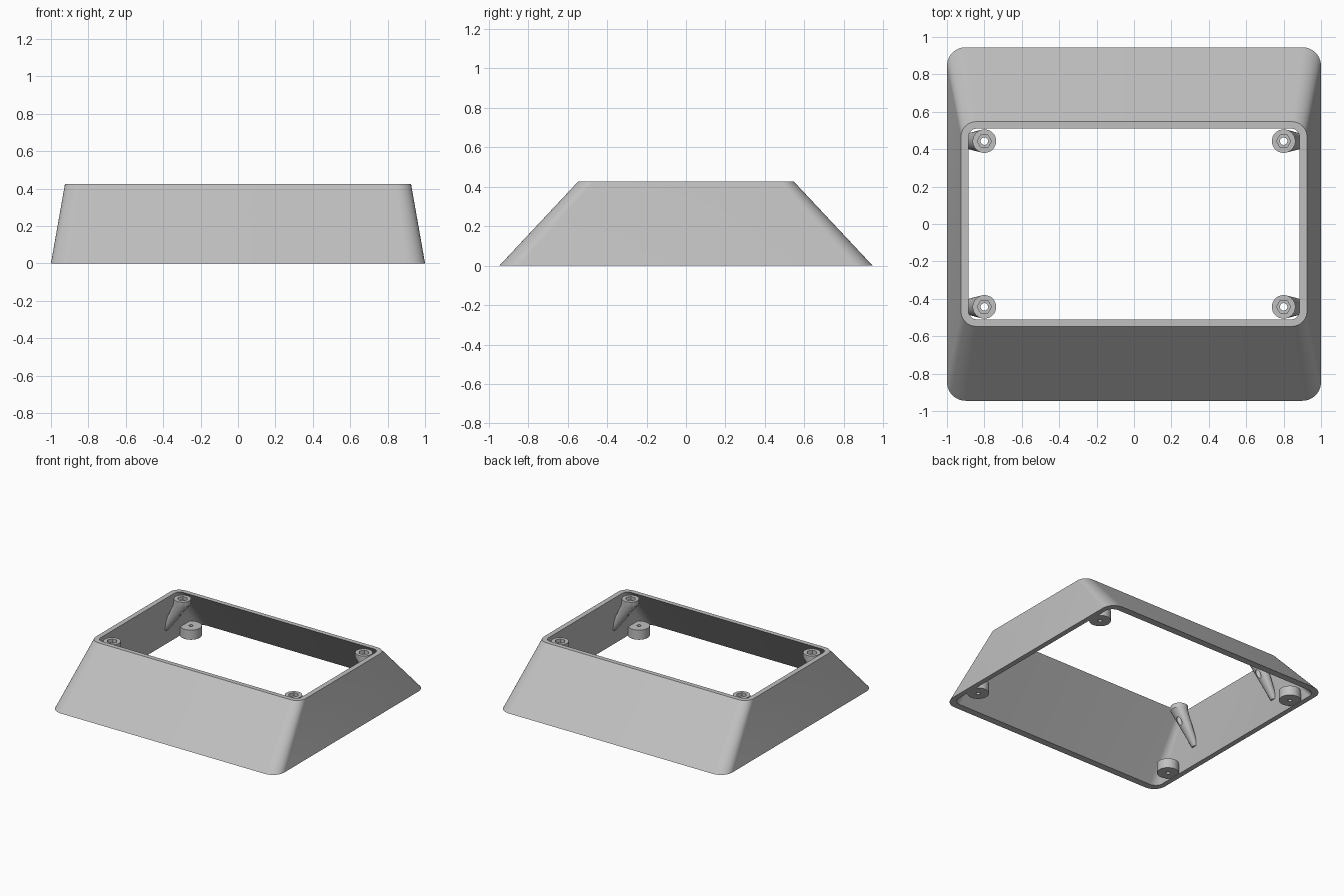
import bpy, bmesh, math

default = bpy.data.objects.get("Cube")
if default:
    bpy.data.objects.remove(default, do_unlink=True)

# Single matte grey material
grey = bpy.data.materials.new("light grey plastic")
grey.use_nodes = True
color = (0.53, 0.53, 0.53, 1)
grey.diffuse_color = color
grey.node_tree.nodes["Principled BSDF"].inputs["Base Color"].default_value = color

HEIGHT = 0.425


def rounded_rect(hx, hy, r, z, steps=10):
    """Ring of points around a rounded rectangle."""
    ring = []
    for q, (sx, sy) in enumerate([(1, 1), (-1, 1), (-1, -1), (1, -1)]):
        for i in range(steps + 1):
            a = (q + i / steps) * math.pi / 2
            ring.append((sx * (hx - r) + r * math.cos(a),
                         sy * (hy - r) + r * math.sin(a), z))
    return ring


def circle(x, y, r, z, n=32):
    return [(x + r * math.cos(2 * math.pi * i / n),
             y + r * math.sin(2 * math.pi * i / n), z) for i in range(n)]


def loft(name, rings, closed=False):
    """Bridge rings in order; closed joins last to first, otherwise ends are capped."""
    bm = bmesh.new()
    loops = [[bm.verts.new(p) for p in ring] for ring in rings]
    pairs = list(zip(loops, loops[1:]))
    if closed:
        pairs.append((loops[-1], loops[0]))
    else:
        bm.faces.new(loops[0])
        bm.faces.new(loops[-1])
    for a, b in pairs:
        n = len(a)
        for i in range(n):
            j = (i + 1) % n
            bm.faces.new((a[i], a[j], b[j], b[i]))
    bmesh.ops.recalc_face_normals(bm, faces=bm.faces)
    mesh = bpy.data.meshes.new(name)
    bm.to_mesh(mesh)
    bm.free()
    obj = bpy.data.objects.new(name, mesh)
    bpy.context.collection.objects.link(obj)
    mesh.materials.append(grey)
    return obj


def cut(obj, cutter):
    """Subtract the cutter for good and remove it."""
    cutter.hide_render = True
    mod = obj.modifiers.new("cut", "BOOLEAN")
    mod.operation = "DIFFERENCE"
    mod.solver = "EXACT"
    mod.object = cutter
    deps = bpy.context.evaluated_depsgraph_get()
    mesh = bpy.data.meshes.new_from_object(obj.evaluated_get(deps))
    obj.modifiers.clear()
    obj.data = mesh
    bpy.data.objects.remove(cutter, do_unlink=True)


# Sloping open frame
parts = [loft("sloped_frame", [
    rounded_rect(1.0, 0.945, 0.10, 0),
    rounded_rect(0.925, 0.547, 0.08, HEIGHT),
    rounded_rect(0.885, 0.51, 0.045, HEIGHT),
    rounded_rect(0.96, 0.89, 0.065, 0)], closed=True)]

for sx, side in ((1, "left"), (-1, "right")):
    for sy, end in ((1, "back"), (-1, "front")):
        # Upper screw boss on a tapered leg that runs into the side wall
        x, y = 0.8 * sx, 0.443 * sy
        boss = loft(f"upper_boss_{end}_{side}", [
            circle(0.95 * sx, y, 0.025, 0.13),
            circle(x, y, 0.063, 0.375),
            circle(x, y, 0.063, 0.412)])
        cut(boss, loft("hex_cutter", [circle(x, y, 0.038, z, 6) for z in (0.385, 0.5)]))
        cut(boss, loft("hole_cutter", [circle(x, y, 0.02, z, 24) for z in (0.05, 0.45)]))
        parts.append(boss)

        # Short mounting foot with a small pilot hole
        x, y = 0.895 * sx, 0.685 * sy
        parts.append(loft(f"lower_boss_{end}_{side}", [
            circle(x, y, 0.015, 0.003), circle(x, y, 0.079, 0.003),
            circle(x, y, 0.079, 0.08), circle(x, y, 0.015, 0.08)], closed=True))

# Smooth rounded corners while keeping edges crisp
bpy.ops.object.select_all(action="DESELECT")
for p in parts:
    p.select_set(True)
bpy.context.view_layer.objects.active = parts[0]
bpy.ops.object.shade_smooth_by_angle(angle=math.radians(30))
